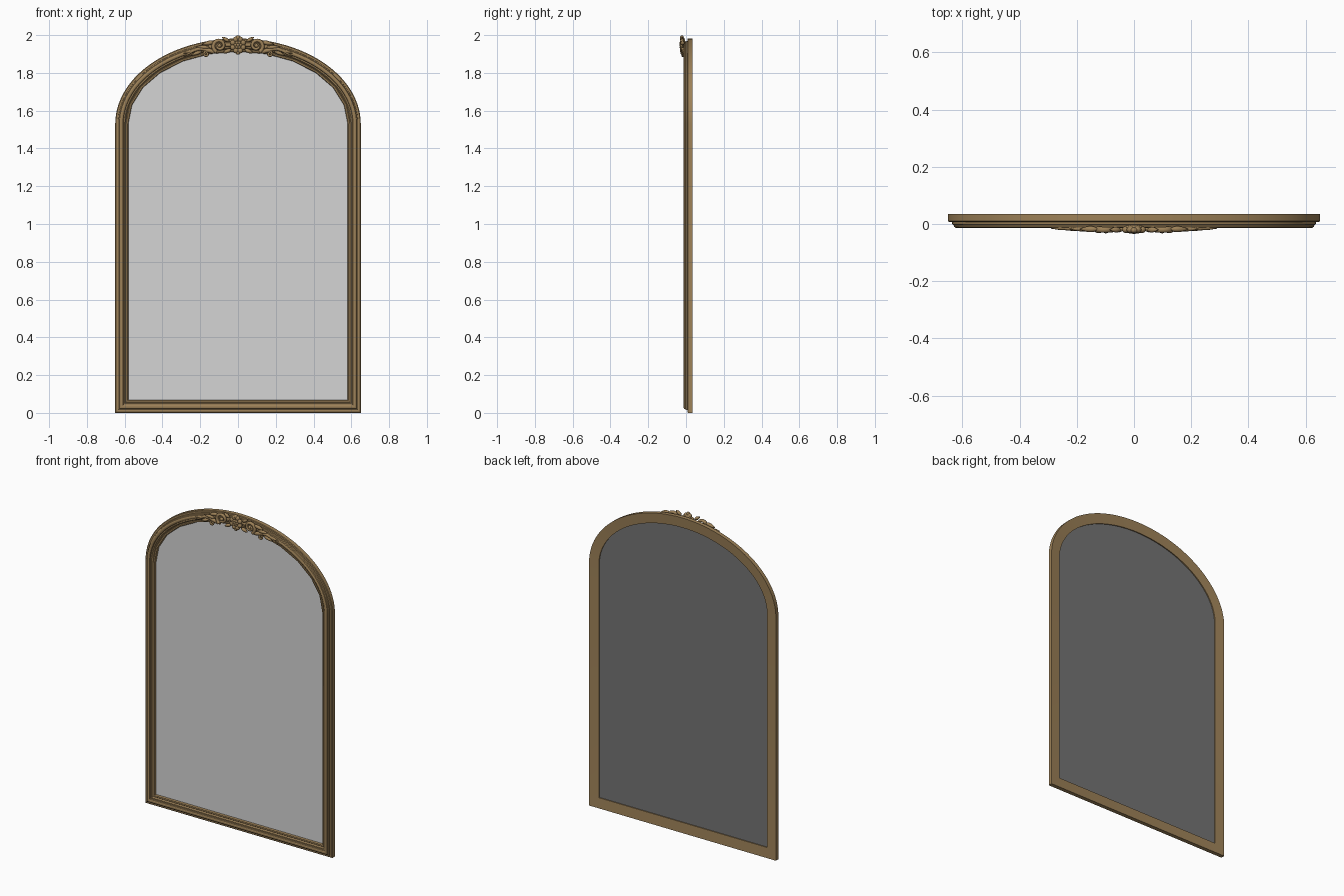
import bpy, bmesh, math
from mathutils import Vector

if "Cube" in bpy.data.objects:
    bpy.data.objects.remove(bpy.data.objects["Cube"])

def material(name, rgba):
    m = bpy.data.materials.new(name)
    m.diffuse_color = rgba
    m.use_nodes = True
    m.node_tree.nodes["Principled BSDF"].inputs["Base Color"].default_value = m.diffuse_color
    return m

GOLD = material("antique gold", (0.34, 0.222, 0.098, 1))
GLASS = material("mirror grey", (0.66, 0.66, 0.66, 1))
BACK = material("dark backing", (0.176, 0.176, 0.176, 1))

W, SPRING, RISE = 0.65, 1.53, 0.452   # half width, arch spring height, arch rise

def outline(d, n):
    """Arched outline inset by d, with n arch segments, as (x, z)."""
    pts = [(-(W - d), d), (W - d, d)]
    for i in range(n + 1):
        a = math.pi * i / n
        pts.append(((W - d) * math.cos(a), SPRING + (RISE - d) * math.sin(a)))
    return pts

def finish(bm, name, mat, angle=35):
    """Turn a bmesh into a smooth-shaded object."""
    me = bpy.data.meshes.new(name)
    bm.to_mesh(me)
    bm.free()
    ob = bpy.data.objects.new(name, me)
    bpy.context.collection.objects.link(ob)
    me.materials.append(mat)
    bpy.ops.object.select_all(action='DESELECT')
    ob.select_set(True)
    bpy.context.view_layer.objects.active = ob
    bpy.ops.object.shade_smooth_by_angle(angle=math.radians(angle))
    return ob

def sweep(name, profile, n):
    """Carry a closed (inset, y) profile round the arched outline."""
    bm = bmesh.new()
    rings = [[bm.verts.new((x, y, z)) for x, z in outline(d, n)] for d, y in profile]
    for r, s in zip(rings, rings[1:] + rings[:1]):
        for i in range(len(r)):
            j = (i + 1) % len(r)
            bm.faces.new((r[i], r[j], s[j], s[i]))
    bmesh.ops.recalc_face_normals(bm, faces=bm.faces)
    return finish(bm, name, GOLD)

# Moulded frame
sweep("frame", [(0, .035), (0, .010), (.004, .007), (.014, .007), (.015, -.001),
                (.020, -.004), (.022, -.010), (.028, -.014), (.035, -.014),
                (.041, -.010), (.043, -.003), (.050, -.003), (.055, .002),
                (.057, .008), (.062, .010), (.064, .030)], 56)

# Coarser inner lip that holds the glass
sweep("inner_lip", [(.054, .006), (.058, .003), (.066, .004), (.069, .009),
                    (.069, .020), (.054, .020)], 12)

def sheet(name, y, mat, front):
    """Flat arched sheet facing the front or the back."""
    bm = bmesh.new()
    f = bm.faces.new([bm.verts.new((x, y, z)) for x, z in outline(.062, 56)])
    f.normal_update()
    if (f.normal.y < 0) != front:
        f.normal_flip()
    finish(bm, name, mat)

# Mirror pane and its dark backing board
sheet("mirror_glass", .016, GLASS, True)
sheet("backing_board", .023, BACK, False)

def tube(bm, pts, radii, y, flat=1.0, sides=8):
    """Tapered tube along (x, z) points in the plane of the frame."""
    rings = []
    for i, p in enumerate(pts):
        a, b = Vector(pts[max(i - 1, 0)]), Vector(pts[min(i + 1, len(pts) - 1)])
        t = (b - a).normalized()
        ring = []
        for k in range(sides):
            w = 2 * math.pi * k / sides
            c, s = radii[i] * math.cos(w), radii[i] * math.sin(w) * flat
            ring.append(bm.verts.new((p[0] - t.y * c, y + s, p[1] + t.x * c)))
        rings.append(ring)
    for r, s in zip(rings, rings[1:]):
        for k in range(sides):
            j = (k + 1) % sides
            bm.faces.new((r[k], r[j], s[j], s[k]))
    bm.faces.new(rings[0])
    bm.faces.new(rings[-1])

def spiral(cx, cz, r0, r1, a0, a1, n, side):
    return [(side * (cx + (r0 + (r1 - r0) * i / n) * math.cos(a0 + (a1 - a0) * i / n)),
             cz + (r0 + (r1 - r0) * i / n) * math.sin(a0 + (a1 - a0) * i / n))
            for i in range(n + 1)]

def leaf(bm, x0, z0, x1, z1, width, y, flat, side):
    """Plump pointed leaf between two points."""
    n = 8
    pts = [(side * (x0 + (x1 - x0) * i / n), z0 + (z1 - z0) * i / n) for i in range(n + 1)]
    tube(bm, pts, [.001 + width * math.sin(math.pi * (i / n) ** .8) for i in range(n + 1)], y, flat)

def knob(bm, x, z, r, y, depth):
    ret = bmesh.ops.create_uvsphere(bm, u_segments=12, v_segments=8, radius=1)
    for v in ret["verts"]:
        v.co = (x + v.co.x * r, y + v.co.y * depth, z + v.co.z * r)

# Central rosette
bm = bmesh.new()
CZ = 1.948
for i in range(8):
    a = math.pi * (i + .5) / 4
    knob(bm, .029 * math.cos(a), CZ + .032 * math.sin(a), .015, -.020, .012)
for i in range(6):
    a = math.pi * i / 3
    knob(bm, .013 * math.cos(a), CZ + .013 * math.sin(a), .009, -.026, .008)
knob(bm, 0, CZ, .009, -.029, .006)
knob(bm, 0, 1.986, .013, -.022, .010)
knob(bm, 0, 1.908, .012, -.020, .010)
knob(bm, 0, CZ, .036, -.012, .010)
bmesh.ops.recalc_face_normals(bm, faces=bm.faces)
finish(bm, "rosette", GOLD, 60)

# Scrolls and leaves on either side
for side, label in ((-1, "left"), (1, "right")):
    bm = bmesh.new()
    # large curl beside the rosette
    pts = spiral(.098, 1.944, .036, .010, math.radians(-60), math.radians(400), 30, side)
    tube(bm, pts, [.0105 - .004 * i / 30 for i in range(31)], -.020, 1.1)
    knob(bm, side * .098, 1.944, .011, -.022, .011)
    # tail running down the arch
    tail = [(side * x, SPRING + (RISE - .036) * math.sqrt(1 - (x / .614) ** 2) + dz)
            for x, dz in ((.112, -.025), (.135, -.022), (.16, -.012), (.185, .0),
                          (.21, .006), (.235, .004), (.26, -.004), (.288, -.012))]
    tube(bm, tail, [.010, .012, .012, .011, .010, .008, .006, .002], -.015, .9)
    # small hanging curl
    pts = spiral(.168, 1.900, .015, .005, math.radians(120), math.radians(-300), 18, side)
    tube(bm, pts, [.006] * 19, -.017, 1.1)
    # leaves
    leaf(bm, .045, 1.965, .085, 1.990, .009, -.020, 1.0, side)
    leaf(bm, .035, 1.925, .080, 1.905, .010, -.018, 1.0, side)
    leaf(bm, .125, 1.965, .190, 1.950, .011, -.018, .9, side)
    leaf(bm, .150, 1.935, .225, 1.938, .009, -.017, .9, side)
    leaf(bm, .190, 1.915, .250, 1.893, .009, -.015, .9, side)
    leaf(bm, .225, 1.920, .290, 1.905, .008, -.014, .8, side)
    bmesh.ops.recalc_face_normals(bm, faces=bm.faces)
    finish(bm, "scroll_" + label, GOLD, 60)
